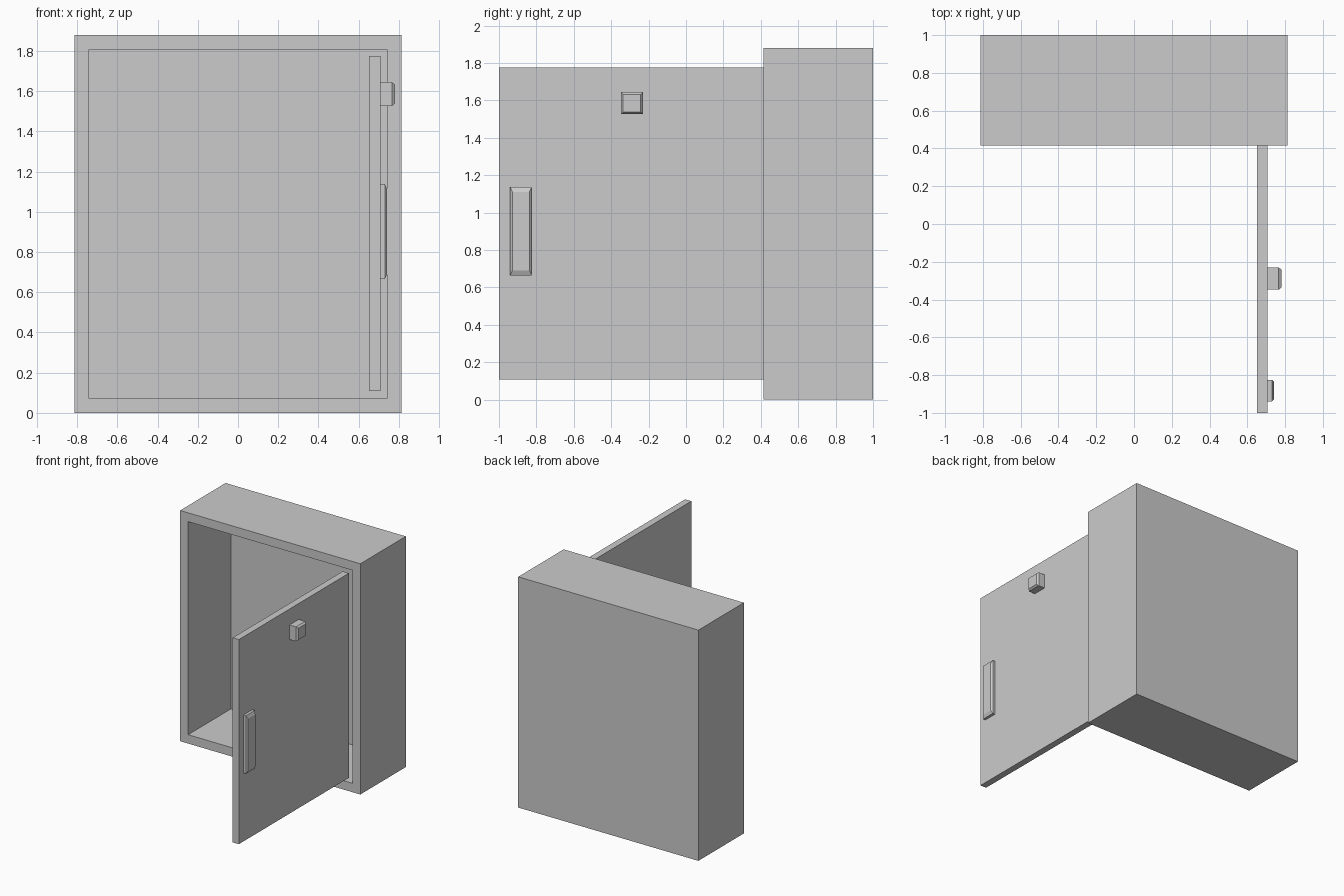
import bpy
import bmesh

if "Cube" in bpy.data.objects:
    bpy.data.objects.remove(bpy.data.objects["Cube"])

grey = bpy.data.materials.new("light_grey")
grey.diffuse_color = (0.6, 0.6, 0.6, 1.0)
grey.use_nodes = True
grey.node_tree.nodes["Principled BSDF"].inputs["Base Color"].default_value = grey.diffuse_color


def make_object(name, bm):
    bmesh.ops.recalc_face_normals(bm, faces=bm.faces[:])
    mesh = bpy.data.meshes.new(name)
    bm.to_mesh(mesh)
    bm.free()
    mesh.materials.append(grey)
    obj = bpy.data.objects.new(name, mesh)
    bpy.context.collection.objects.link(obj)
    return obj


def add_box(bm, lo, hi):
    """Axis-aligned box between two corners."""
    verts = bmesh.ops.create_cube(bm, size=1)["verts"]
    for v in verts:
        for i in range(3):
            v.co[i] = hi[i] if v.co[i] > 0 else lo[i]


def chamfered_block(name, lo, hi, depth, inset_y, inset_z):
    """Box on the door face whose outer (+x) rim is chamfered."""
    bm = bmesh.new()
    add_box(bm, lo, (hi[0] - depth, hi[1], hi[2]))
    outer = max(bm.faces, key=lambda f: f.calc_center_median().x)
    cap = bmesh.ops.extrude_face_region(bm, geom=[outer])["geom"]
    bmesh.ops.delete(bm, geom=[outer], context="FACES_ONLY")
    mid_y, mid_z = (lo[1] + hi[1]) / 2, (lo[2] + hi[2]) / 2
    for v in (g for g in cap if isinstance(g, bmesh.types.BMVert)):
        v.co.x = hi[0]
        v.co.y += inset_y if v.co.y < mid_y else -inset_y
        v.co.z += inset_z if v.co.z < mid_z else -inset_z
    return make_object(name, bm)


# Cabinet: a box whose front is inset and pushed back to form the cavity
W, FRONT, BACK, H = 0.812, 0.415, 1.0, 1.88
RIM, CAVITY = 0.102, 0.55
bm = bmesh.new()
add_box(bm, (-W, FRONT, 0), (W, BACK, H))
front = min(bm.faces, key=lambda f: f.calc_center_median().y)
bmesh.ops.inset_region(bm, faces=[front], thickness=RIM)
cap = bmesh.ops.extrude_face_region(bm, geom=[front])["geom"]
bmesh.ops.delete(bm, geom=[front], context="FACES_ONLY")
for v in (g for g in cap if isinstance(g, bmesh.types.BMVert)):
    v.co.y += CAVITY
make_object("cabinet", bm)

# Door, swung open at a right angle
DOOR_X = 0.708
bm = bmesh.new()
add_box(bm, (0.652, -1.0, 0.108), (DOOR_X, FRONT, 1.775))
make_object("door", bm)

# Handle and lock knob on the outside of the door
chamfered_block("handle", (DOOR_X, -0.94, 0.665), (0.742, -0.825, 1.138),
                0.012, 0.012, 0.027)
chamfered_block("lock_knob", (DOOR_X, -0.348, 1.527), (0.781, -0.23, 1.645),
                0.015, 0.012, 0.012)
